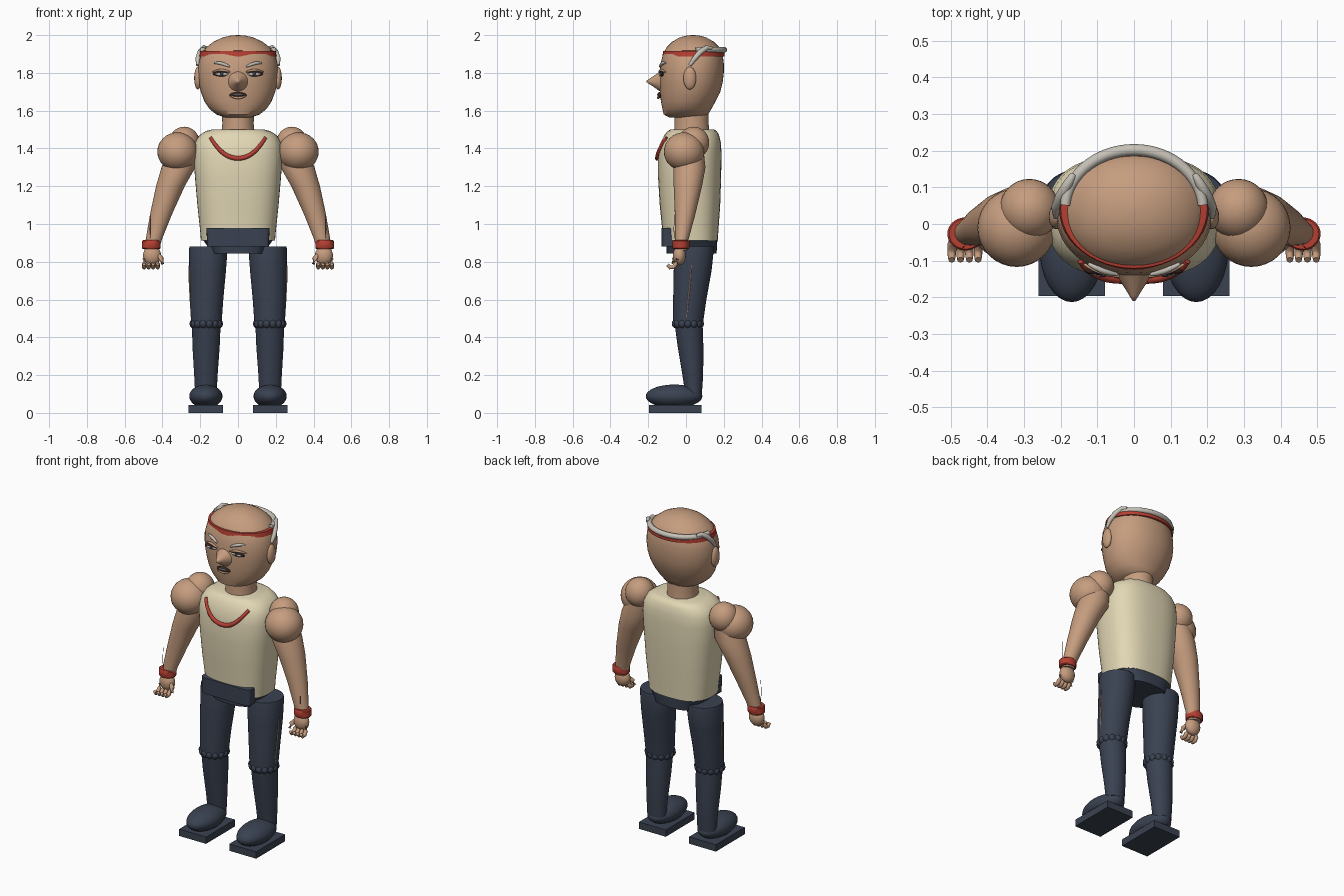
import bpy, bmesh, math
from mathutils import Vector

if "Cube" in bpy.data.objects:
    bpy.data.objects.remove(bpy.data.objects["Cube"])


def material(name, rgb):
    m = bpy.data.materials.new(name)
    m.diffuse_color = (*rgb, 1)
    m.use_nodes = True
    m.node_tree.nodes["Principled BSDF"].inputs["Base Color"].default_value = m.diffuse_color
    return m


SKIN = material("skin", (0.56, 0.335, 0.21))
SHIRT = material("cream shirt", (0.76, 0.68, 0.46))
NAVY = material("navy cloth", (0.042, 0.054, 0.082))
RED = material("red band", (0.46, 0.05, 0.032))
GREY = material("grey hair", (0.56, 0.53, 0.47))
DARK = material("dark lines", (0.035, 0.018, 0.015))


def finish(bm, name, mat, angle=40):
    bmesh.ops.recalc_face_normals(bm, faces=bm.faces)
    me = bpy.data.meshes.new(name)
    bm.to_mesh(me)
    bm.free()
    ob = bpy.data.objects.new(name, me)
    bpy.context.collection.objects.link(ob)
    me.materials.append(mat)
    bpy.ops.object.select_all(action='DESELECT')
    bpy.context.view_layer.objects.active = ob
    ob.select_set(True)
    bpy.ops.object.shade_smooth_by_angle(angle=math.radians(angle))
    return ob


def loft(name, sections, mat, e=2.0, n=40):
    """Stacked superellipse rings: (z, cx, cy, rx, ry)."""
    bm = bmesh.new()
    rings = []
    for z, cx, cy, rx, ry in sections:
        ring = []
        for i in range(n):
            c, s = math.cos(math.tau * i / n), math.sin(math.tau * i / n)
            ring.append(bm.verts.new((cx + rx * math.copysign(abs(c) ** (2 / e), c),
                                      cy + ry * math.copysign(abs(s) ** (2 / e), s), z)))
        rings.append(ring)
    for a, b in zip(rings, rings[1:]):
        for i in range(n):
            bm.faces.new((a[i], a[(i + 1) % n], b[(i + 1) % n], b[i]))
    bm.faces.new(rings[0])
    bm.faces.new(rings[-1])
    return finish(bm, name, mat)


def ball(name, loc, radii, mat, seg=24):
    bm = bmesh.new()
    bmesh.ops.create_uvsphere(bm, u_segments=seg, v_segments=seg // 2, radius=1)
    for v in bm.verts:
        v.co = Vector(loc) + Vector(a * b for a, b in zip(v.co, radii))
    return finish(bm, name, mat, 60)


def box(name, lo, hi, mat):
    bm = bmesh.new()
    bmesh.ops.create_cube(bm, size=1)
    for v in bm.verts:
        v.co = [l + (h - l) * (c + 0.5) for l, h, c in zip(lo, hi, v.co)]
    return finish(bm, name, mat)


def tube(name, pts, radius, mat, taper=0.5, flat=1.0):
    """Round strand through points, thinner at its ends; flat scales its height."""
    n, bm, rings = 10, bmesh.new(), []
    pts = [Vector(p) for p in pts]
    for i, p in enumerate(pts):
        t = (pts[min(i + 1, len(pts) - 1)] - pts[max(i - 1, 0)]).normalized()
        u = t.cross(Vector((0, 0, 1)) if abs(t.z) < 0.9 else Vector((0, 1, 0))).normalized()
        w = u.cross(t)
        r = radius * (taper + (1 - taper) * math.sin(math.pi * i / (len(pts) - 1)))
        rings.append([bm.verts.new(p + r * (u * math.cos(math.tau * k / n) + w * flat * math.sin(math.tau * k / n)))
                      for k in range(n)])
    for a, b in zip(rings, rings[1:]):
        for k in range(n):
            bm.faces.new((a[k], a[(k + 1) % n], b[(k + 1) % n], b[k]))
    bm.faces.new(rings[0])
    bm.faces.new(rings[-1])
    return finish(bm, name, mat, 60)


def front_y(sections, x, z, e):
    """Depth of the front surface of a loft at x, z."""
    for a, b in zip(sections, sections[1:]):
        if a[0] <= z <= b[0]:
            t = (z - a[0]) / (b[0] - a[0])
            cx, cy, rx, ry = [p + (q - p) * t for p, q in zip(a[1:], b[1:])]
            return cy - ry * max(0, 1 - abs(x / rx) ** e) ** (1 / e)
    return 0


# Head and neck
HEAD = [(1.565, 0, 0, .07, .09), (1.58, 0, 0, .115, .118), (1.61, 0, 0.005, .152, .13), (1.65, 0, .012, .178, .145),
        (1.70, 0, .022, .197, .16), (1.75, 0, .027, .209, .167), (1.80, 0, .03, .213, .17), (1.85, 0, .033, .209, .167),
        (1.90, 0, .036, .195, .158), (1.935, 0, .037, .168, .14), (1.965, 0, .037, .13, .11),
        (1.988, 0, .037, .08, .07), (1.997, 0, .037, .04, .035), (2.0, 0, .037, .006, .006)]
loft("head", HEAD, SKIN, 2.1, 48)
loft("neck", [(1.47, 0, .03, .09, .095), (1.53, 0, .03, .083, .09), (1.6, 0, .03, .085, .09)], SKIN)


def on_face(x, z, out=0.0):
    return (x, front_y(HEAD, x, z, 2.1) - out, z)


# Nose: a flared cone pointing forward
bm = bmesh.new()
rings = []
for y, r in [(-.12, .062), (-.15, .042), (-.175, .025), (-.195, .013), (-.21, .003)]:
    rings.append([bm.verts.new((r * math.cos(math.tau * k / 20), y, 1.755 + r * 1.05 * math.sin(math.tau * k / 20)))
                  for k in range(20)])
for a, b in zip(rings, rings[1:]):
    for k in range(20):
        bm.faces.new((a[k], a[(k + 1) % 20], b[(k + 1) % 20], b[k]))
bm.faces.new(rings[-1])
finish(bm, "nose", SKIN, 60)

# Mouth: dark opening between two lips with pale teeth
ball("mouth", on_face(0, 1.682, .004), (.045, .012, .016), DARK)
ball("teeth", on_face(0, 1.686, .013), (.026, .005, .004), GREY)
tube("lower_lip", [on_face(.04 * t / 4, 1.668 + .01 * (t / 4) ** 2, .012) for t in range(-4, 5)], .007, SKIN)

# Headband and the hair fringe around the back
def ring_pts(rx, ry, cy, z, a0, a1, n):
    return [(rx * math.cos(math.radians(a0 + (a1 - a0) * i / n)),
             cy + ry * math.sin(math.radians(a0 + (a1 - a0) * i / n)), z) for i in range(n + 1)]


loft("headband", [(1.885, 0, .038, .188, .155), (1.888, 0, .04, .204, .165), (1.915, 0, .042, .2, .163),
                  (1.918, 0, .04, .18, .15)], RED, 2.0, 48)
tube("hair_fringe", ring_pts(.188, .162, .04, 1.922, 4, 176, 30), .016, GREY, .9)

# Torso, belt plate and hips
TORSO = [(.912, 0, .023, .196, .146), (.96, 0, .023, .2, .148), (1.1, 0, .021, .215, .16), (1.25, 0, .019, .228, .167),
         (1.37, 0, .02, .236, .168), (1.43, 0, .025, .228, .16), (1.47, 0, .03, .205, .145),
         (1.492, 0, .033, .17, .13), (1.5, 0, .033, .14, .115)]
loft("shirt", TORSO, SHIRT, 2.6, 48)
loft("belt_plate", [(.88, 0, -.085, .163, .045), (.978, 0, -.085, .167, .046), (.98, 0, -.085, .164, .043)],
     NAVY, 6, 48)
loft("hips", [(.845, 0, .03, .145, .132), (.88, 0, .03, .16, .134), (.915, 0, .028, .185, .138)], NAVY, 2.8)

# Curved neck cord lying on the chest
cord = []
for i in range(25):
    x = -.145 + .29 * i / 24
    z = 1.348 + .108 * (abs(x) / .145) ** 2.2
    cord.append((x, front_y(TORSO, x, z, 2.6) - .003, z))
tube("neck_cord", cord, .013, RED, .7)

# Parts made for each side
for s, side in ((-1, "left"), (1, "right")):
    # Face details
    ball(f"ear_{side}", (s * .212, .02, 1.772), (.02, .034, .06), SKIN)
    ball(f"eyelid_{side}", on_face(s * .085, 1.796, 0), (.048, .012, .015), DARK)
    ball(f"eye_{side}", on_face(s * .085, 1.793, .007), (.036, .008, .008), GREY)
    ball(f"iris_{side}", on_face(s * .085, 1.794, .013), (.011, .004, .008), NAVY, 12)
    tube(f"upper_lid_{side}", [on_face(s * (.04 + .012 * i), 1.804 + .01 * math.sin(math.pi * i / 8), .006)
                               for i in range(9)], .007, SKIN)
    tube(f"eyebrow_{side}", [on_face(s * (.045 + .01 * i), 1.833 + .02 * math.sin(.24 * i), .005)
                             for i in range(9)], .009, GREY, .5)
    tube(f"side_hair_{side}", [(s * .212, .02, 1.84), (s * .213, .045, 1.875), (s * .2, .075, 1.91),
                               (s * .18, .11, 1.935), (s * .165, .135, 1.93)], .015, GREY, .6)
    # Shoulder and arm
    ball(f"shoulder_{side}", (s * .32, -.01, 1.383), (.107, .107, .102), SKIN, 32)
    ball(f"shoulder_cap_{side}", (s * .285, .04, 1.43), (.082, .083, .085), SKIN, 32)
    loft(f"arm_{side}", [(.86, s * .458, -.026, .038, .034), (.92, s * .445, -.022, .043, .036),
                         (1.05, s * .408, -.005, .058, .054), (1.2, s * .358, .01, .076, .075),
                         (1.3, s * .315, .018, .09, .085), (1.42, s * .285, .02, .07, .07)], SKIN)
    tube(f"arm_thread_{side}", [(s * .462, -.06, .9), (s * .466, -.064, .97), (s * .464, -.062, 1.05)], .0015, DARK)
    # Wristband and hand
    loft(f"wristband_{side}", [(.868, s * .459, -.027, .045, .041), (.873, s * .459, -.027, .05, .045),
                               (.909, s * .459, -.027, .05, .045), (.914, s * .459, -.027, .045, .041)], RED)
    ball(f"palm_{side}", (s * .455, -.035, .833), (.048, .034, .052), SKIN)
    for i in range(4):
        x = s * (.425 + .024 * i)
        tube(f"finger_{side}_{i + 1}", [(x, -.045, .815), (x, -.052, .79), (x, -.066, .772), (x, -.085, .77),
                                        (x, -.098, .785)], .012, SKIN, .75)
    tube(f"thumb_{side}", [(s * .42, -.05, .835), (s * .405, -.06, .815), (s * .4, -.07, .79)], .014, SKIN, .7)
    # Leg with a beaded seam around the knee
    loft(f"thigh_{side}", [(.46, s * .168, .01, .08, .078), (.6, s * .166, .02, .088, .088),
                           (.75, s * .161, .035, .097, .1), (.87, s * .157, .043, .102, .105),
                           (.882, s * .157, .043, .099, .102)], NAVY)
    for i in range(14):
        a = math.tau * i / 14
        ball(f"knee_bead_{side}_{i + 1}", (s * .168 + .068 * math.cos(a), .01 + .066 * math.sin(a), .472),
             (.021, .021, .024), NAVY, 12)
    loft(f"shin_{side}", [(.1, s * .17, .04, .057, .044), (.2, s * .17, .036, .062, .055),
                          (.35, s * .169, .024, .072, .068), (.47, s * .168, .014, .076, .074)], NAVY)
    # Narrow stripe along the outer thigh
    tube(f"leg_stripe_{side}", [(s * .247, .003, .5), (s * .2525, .012, .6), (s * .2575, .022, .7),
                                (s * .26, .028, .78)], .004, SKIN)
    # Shoe
    ball(f"shoe_{side}", (s * .17, -.063, .088), (.088, .15, .062), NAVY, 32)
    box(f"sole_{side}", (s * .17 - .091, -.197, 0), (s * .17 + .091, .083, .042), NAVY)
